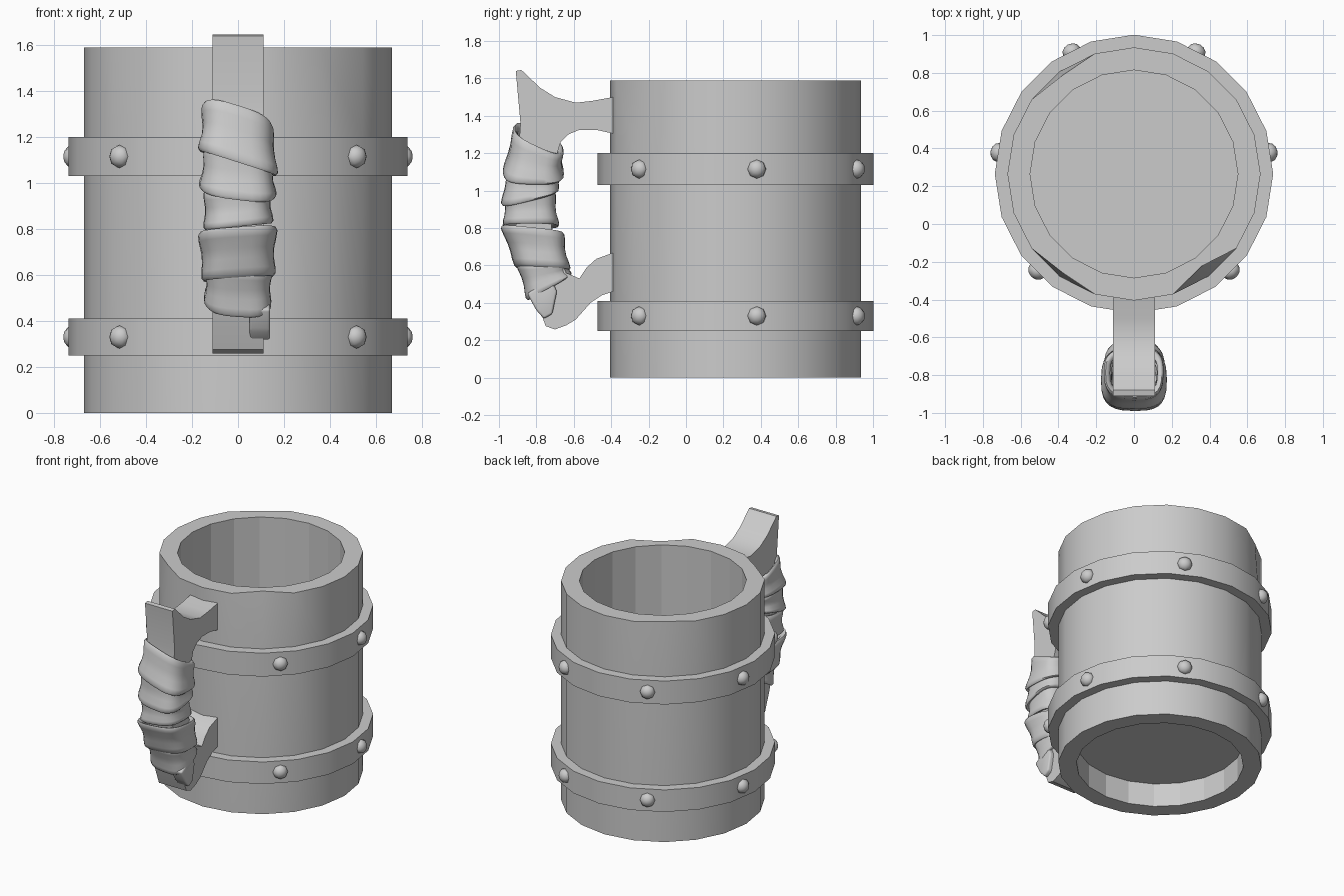
import bpy, bmesh, math
from mathutils import Matrix, Vector

if "Cube" in bpy.data.objects:
    bpy.data.objects.remove(bpy.data.objects["Cube"])

CY = 0.265      # axis of the mug body
SIDES = 20


def make(name, bm, angle=30, smooth=True):
    bmesh.ops.recalc_face_normals(bm, faces=bm.faces)
    me = bpy.data.meshes.new(name)
    bm.to_mesh(me)
    bm.free()
    ob = bpy.data.objects.new(name, me)
    bpy.context.collection.objects.link(ob)
    bpy.ops.object.select_all(action='DESELECT')
    ob.select_set(True)
    bpy.context.view_layer.objects.active = ob
    if smooth:
        bpy.ops.object.shade_smooth_by_angle(angle=math.radians(angle))
    return ob


def loft(bm, rings, closed=False, caps=False):
    vs = [[bm.verts.new(p) for p in r] for r in rings]
    pairs = list(zip(vs, vs[1:])) + ([(vs[-1], vs[0])] if closed else [])
    for a, b in pairs:
        n = len(a)
        for i in range(n):
            bm.faces.new((a[i], a[(i + 1) % n], b[(i + 1) % n], b[i]))
    if caps:
        bm.faces.new(vs[0])
        bm.faces.new(vs[-1])
    return vs


def ring(r, z):
    return [(r * math.cos(i * math.tau / SIDES), CY + r * math.sin(i * math.tau / SIDES), z)
            for i in range(SIDES)]


# body: hollow wooden cylinder with a recessed base and a chipped rim
bm = bmesh.new()
vs = loft(bm, [ring(r, z) for r, z in [(0.55, 0.19), (0.55, 1.59), (0.67, 1.59), (0.67, 1.2),
                                       (0.67, 0), (0.55, 0), (0.55, 0.17)]], caps=True)
for i, r in ((17, 0.605), (13, 0.645), (7, 0.645)):
    v = vs[2][i].co
    v.x *= r / 0.67
    v.y = CY + (v.y - CY) * r / 0.67
body = make("mug_body", bm)
for p in body.data.polygons:      # faceted inside
    c = Vector((p.center.x, p.center.y - CY))
    if c.length < 0.57:
        p.use_smooth = False

# hoops and rivets
for label, z0, z1, zr in (("lower", 0.25, 0.41, 0.33), ("upper", 1.03, 1.20, 1.115)):
    bm = bmesh.new()
    loft(bm, [ring(r, z) for r, z in [(0.737, z0), (0.737, z1), (0.66, z1), (0.66, z0)]], closed=True)
    make(label + "_hoop", bm)
    bm = bmesh.new()
    for deg in (9, 63, 117, 171, 225, 315):
        a = math.radians(deg)
        m = (Matrix.Translation((0.726 * math.cos(a), CY + 0.726 * math.sin(a), zr))
             @ Matrix.Rotation(a, 4, 'Z') @ Matrix.Rotation(math.pi / 2, 4, 'Y')
             @ Matrix.Diagonal((1, 1, 0.85, 1)))
        bmesh.ops.create_uvsphere(bm, u_segments=8, v_segments=6, radius=0.051, matrix=m)
    make(label + "_rivets", bm, 50)


def prism(name, pts, x0, x1, bevel=0):
    bm = bmesh.new()
    loft(bm, [[(x, y, z) for y, z in pts] for x in (x0, x1)], caps=True)
    if bevel:
        bmesh.ops.bevel(bm, geom=bm.edges[:], offset=bevel, segments=3, profile=0.5, affect='EDGES')
    return make(name, bm, 35 if not bevel else 60)


# handle: side profile (y, z) extruded across x
prism("handle", [(-0.91, 1.64), (-0.88, 1.645), (-0.78, 1.55), (-0.70, 1.50), (-0.59, 1.47),
                 (-0.50, 1.48), (-0.39, 1.50), (-0.39, 1.305), (-0.48, 1.325), (-0.57, 1.325),
                 (-0.63, 1.30), (-0.67, 1.26), (-0.72, 1.10), (-0.73, 0.92), (-0.71, 0.72),
                 (-0.64, 0.56), (-0.57, 0.53), (-0.53, 0.59), (-0.48, 0.635), (-0.39, 0.668),
                 (-0.39, 0.46), (-0.45, 0.44), (-0.51, 0.40), (-0.59, 0.31), (-0.64, 0.28),
                 (-0.70, 0.258), (-0.75, 0.275), (-0.80, 0.41), (-0.86, 0.62), (-0.91, 0.82),
                 (-0.92, 1.02), (-0.895, 1.22), (-0.885, 1.36)], -0.11, 0.11)


# leather wraps: each is (outer y,z / inner y,z) at top and bottom, half widths, sideways tilt
def wrap(name, ot, it, ob_, ib, hw_top, hw_bot, tilt, cx=0.0, n=28):
    rings = []
    for t, s in ((0.08, 0.80), (0.02, 0.88), (0, 0.96), (0.06, 1.01), (0.2, 1.0), (0.42, 0.96),
                 (0.62, 0.97), (0.82, 1.02), (0.94, 1.03), (1, 0.97), (0.97, 0.88), (0.9, 0.78)):
        o = Vector((0, *ot)).lerp(Vector((0, *ob_)), t)
        i_ = Vector((0, *it)).lerp(Vector((0, *ib)), t)
        mid, half = (o + i_) / 2, (o - i_) / 2
        hw = hw_top + (hw_bot - hw_top) * t
        pts = []
        for k in range(n):
            a = k * math.tau / n
            c, d = math.cos(a), math.sin(a)
            f = s * (1 + 0.012 * math.sin(3 * a + 5 * t + tilt * 20))
            x = hw * f * math.copysign(abs(d) ** 0.68, d)
            p = mid + half * f * math.copysign(abs(c) ** 0.68, c)
            pts.append((cx + x, p.y, p.z - tilt * x))
        rings.append(pts)
    bm = bmesh.new()
    loft(bm, rings, closed=True)
    make(name, bm, 60)


wrap("grip_wrap_1", (-0.92, 1.34), (-0.655, 1.22), (-0.98, 1.09), (-0.66, 1.08), 0.155, 0.17, 0.32)
wrap("grip_wrap_2", (-0.96, 1.15), (-0.665, 1.10), (-0.985, 0.925), (-0.685, 1.00), 0.15, 0.165, 0.12)
wrap("grip_wrap_3", (-0.97, 0.97), (-0.70, 0.99), (-0.975, 0.81), (-0.68, 0.81), 0.148, 0.148, -0.1)
wrap("grip_wrap_4", (-0.995, 0.81), (-0.655, 0.775), (-0.91, 0.59), (-0.62, 0.575), 0.172, 0.155, -0.07)
wrap("grip_wrap_5", (-0.91, 0.62), (-0.63, 0.62), (-0.85, 0.415), (-0.615, 0.55), 0.145, 0.142, 0.06)

# loose end of the wrap
prism("wrap_tail", [(-0.85, 0.45), (-0.72, 0.53), (-0.69, 0.46), (-0.715, 0.34), (-0.76, 0.315),
                    (-0.80, 0.36)], 0.05, 0.14, 0.012)
